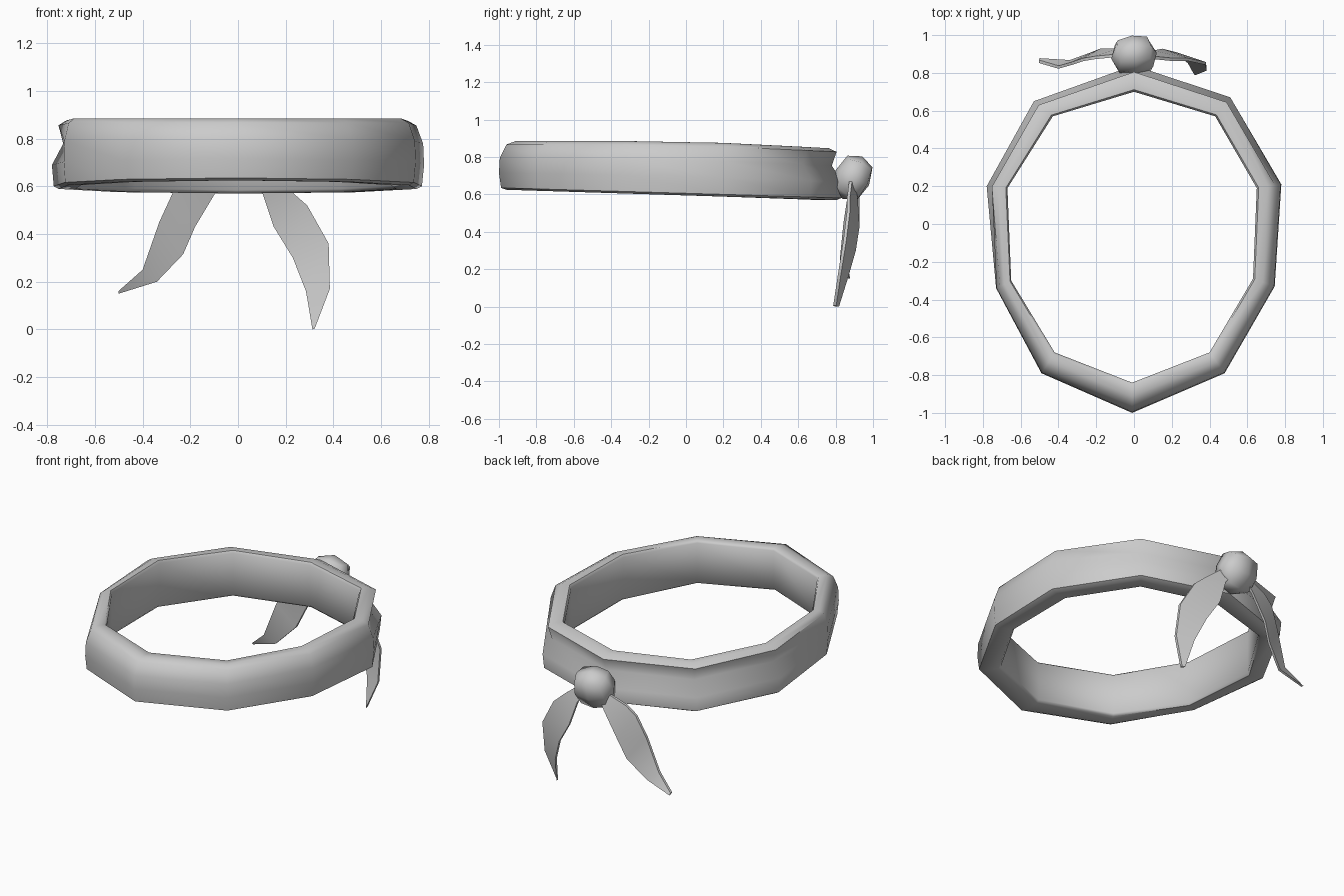
import bpy, bmesh, math
from mathutils import Vector, Matrix

cube = bpy.data.objects.get("Cube")
if cube:
    bpy.data.objects.remove(cube, do_unlink=True)

GREY = (0.6, 0.6, 0.6, 1)
cloth = bpy.data.materials.new("grey cloth")
cloth.use_nodes = True
cloth.diffuse_color = GREY
cloth.node_tree.nodes["Principled BSDF"].inputs["Base Color"].default_value = GREY


def finish(bm, name, angle):
    bmesh.ops.recalc_face_normals(bm, faces=bm.faces)
    mesh = bpy.data.meshes.new(name)
    bm.to_mesh(mesh)
    bm.free()
    mesh.materials.append(cloth)
    obj = bpy.data.objects.new(name, mesh)
    bpy.context.collection.objects.link(obj)
    bpy.ops.object.select_all(action="DESELECT")
    obj.select_set(True)
    bpy.context.view_layer.objects.active = obj
    bpy.ops.object.shade_smooth_by_angle(angle=math.radians(angle))
    return obj


def loft(bm, rings, closed):
    """Skin a list of vertex loops; cap the ends unless closed."""
    loops = [[bm.verts.new(p) for p in ring] for ring in rings]
    n = len(loops[0])
    pairs = list(zip(loops, loops[1:])) + ([(loops[-1], loops[0])] if closed else [])
    for a, b in pairs:
        for i in range(n):
            j = (i + 1) % n
            bm.faces.new((a[i], a[j], b[j], b[i]))
    if not closed:
        bm.faces.new(loops[0])
        bm.faces.new(loops[-1])


# Head band: ten-sided oval, bulging section, creased towards the knot
outer = [(-0.01, -1), (0.48, -0.79), (0.745, -0.33), (0.78, 0.21), (0.51, 0.67),
         (0, 0.84), (-0.53, 0.65), (-0.78, 0.2), (-0.73, -0.34), (-0.49, -0.79)]
inner = [(-0.01, -0.84), (0.4, -0.68), (0.63, -0.29), (0.65, 0.19), (0.43, 0.57),
         (0, 0.7), (-0.43, 0.57), (-0.67, 0.19), (-0.65, -0.3), (-0.42, -0.68)]
# section points: (depth from inside to outside, height, crease amount)
section = [(0, 0.05, 0), (0, 0.95, 0), (0.08, 1, 0), (0.45, 1, 0), (0.75, 0.93, 0),
           (0.97, 0.66, 0.4), (1, 0.35, 0), (0.93, 0.04, 0), (0.75, 0, 0), (0.1, 0, 0)]
creased = (4, 5, 6, 7)
rings = []
for k, (o, i) in enumerate(zip(outer, inner)):
    o, i = Vector(o), Vector(i)
    low = 0.595 - 0.03 * o.y
    high = 0.885 - 0.045 * max(o.y, 0)
    ring = []
    for depth, height, crease in section:
        p = i.lerp(o, depth - (crease if k in creased else 0))
        ring.append((p.x, p.y, low + (high - low) * height))
    rings.append(ring)
bm = bmesh.new()
loft(bm, rings, True)
finish(bm, "head_band", 50)

# Knot: rounded cube, tilted
bm = bmesh.new()
bmesh.ops.create_cube(bm, size=2)
bmesh.ops.subdivide_edges(bm, edges=bm.edges[:], cuts=1, use_grid_fill=True)
for v in bm.verts:
    v.co = v.co.lerp(v.co.normalized() * 1.2, 0.8)
bm.transform(Matrix.Translation((0, 0.89, 0.69)) @ Matrix.Rotation(math.radians(-25), 4, "X")
             @ Matrix.Rotation(math.radians(8), 4, "Z") @ Matrix.Diagonal((0.105, 0.085, 0.108, 1)))
finish(bm, "knot", 60)


# Tails: thin tapering strips given as outer edge and inner edge stations
def tail(name, outside, inside):
    half = Vector((0, 0.008, 0))
    bm = bmesh.new()
    loft(bm, [(Vector(a) - half, Vector(b) - half, Vector(b) + half, Vector(a) + half)
              for a, b in zip(outside, inside)], False)
    finish(bm, name, 40)


tail("left_tail",
     [(0.11, 0.88, 0.67), (0.21, 0.87, 0.59), (0.29, 0.87, 0.52), (0.38, 0.85, 0.36),
      (0.385, 0.82, 0.17), (0.322, 0.795, 0.005)],
     [(0.05, 0.9, 0.64), (0.1, 0.91, 0.58), (0.15, 0.92, 0.43), (0.23, 0.9, 0.3),
      (0.285, 0.86, 0.16), (0.312, 0.81, 0)])
tail("right_tail",
     [(-0.11, 0.89, 0.67), (-0.21, 0.88, 0.63), (-0.27, 0.87, 0.58), (-0.33, 0.85, 0.45),
      (-0.4, 0.83, 0.25), (-0.502, 0.86, 0.16)],
     [(-0.05, 0.91, 0.64), (-0.09, 0.92, 0.58), (-0.18, 0.92, 0.43), (-0.23, 0.9, 0.315),
      (-0.34, 0.86, 0.2), (-0.5, 0.87, 0.15)])
